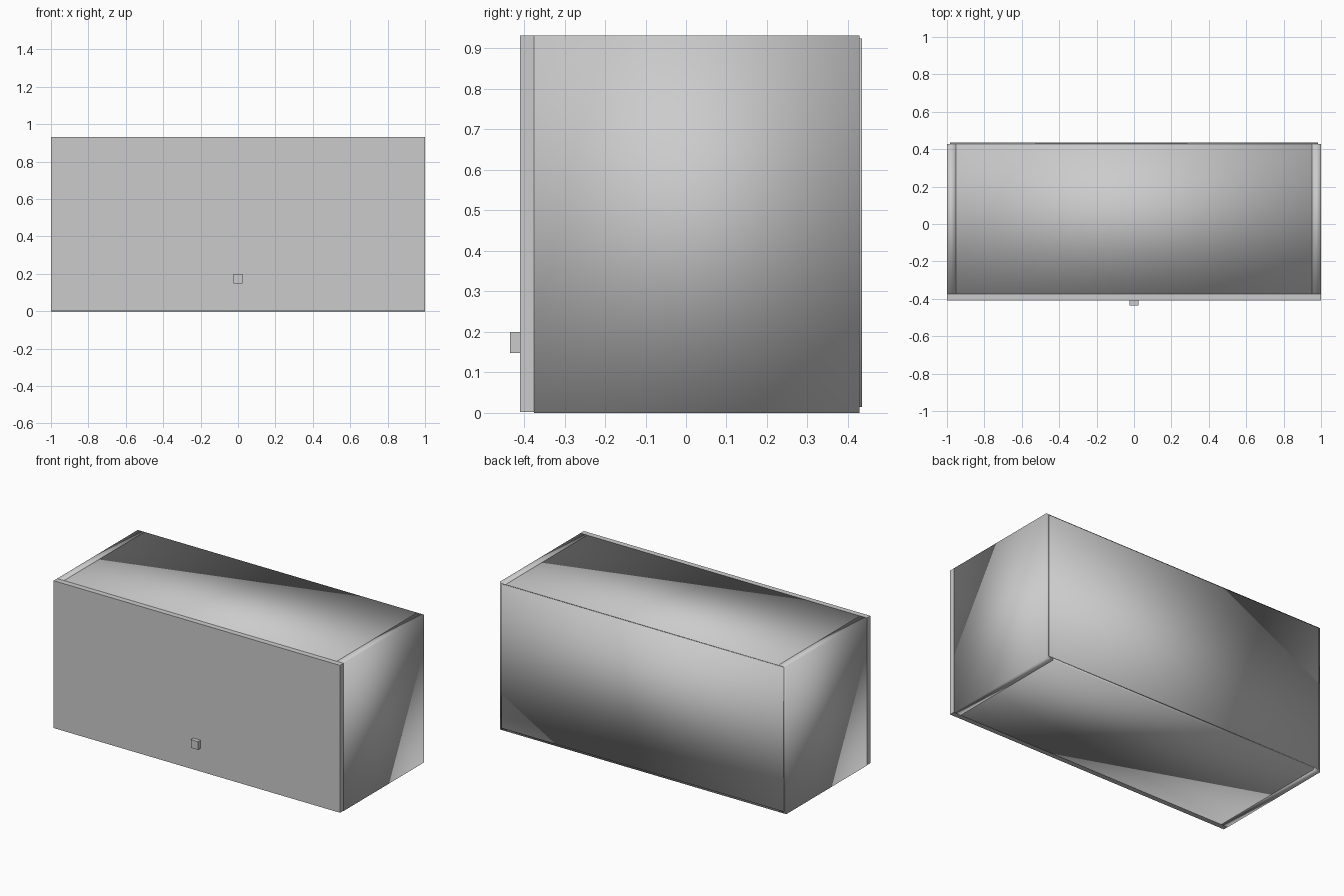
import bpy
import bmesh
from mathutils import Vector

default_cube = bpy.data.objects.get("Cube")
if default_cube:
    bpy.data.objects.remove(default_cube, do_unlink=True)

# Single plain grey finish
GREY = (0.6, 0.6, 0.6, 1.0)
grey = bpy.data.materials.new("plain_grey")
grey.use_nodes = True
grey.diffuse_color = GREY
grey.node_tree.nodes["Principled BSDF"].inputs["Base Color"].default_value = GREY


def box(name, low, high, smooth=False):
    """Axis-aligned board between two opposite corners."""
    low, high = Vector(low), Vector(high)
    bm = bmesh.new()
    bmesh.ops.create_cube(bm, size=1)
    bmesh.ops.scale(bm, vec=high - low, verts=bm.verts)
    for face in bm.faces:
        face.smooth = smooth
    mesh = bpy.data.meshes.new(name)
    bm.to_mesh(mesh)
    bm.free()
    mesh.materials.append(grey)
    obj = bpy.data.objects.new(name, mesh)
    obj.location = (low + high) / 2
    bpy.context.collection.objects.link(obj)
    return obj


# Overall sizes
HALF_W, HEIGHT, BOARD = 1.0, 0.932, 0.048
FRONT, REAR = -0.375, 0.428
DOOR_FRONT, DEPTH = -0.41, 0.435
INNER = HALF_W - BOARD

# Carcass: two full-height sides with top and bottom boards between them
for name, side in (("left_side", 1), ("right_side", -1)):
    x = sorted((side * INNER, side * HALF_W))
    box(name, (x[0], FRONT, 0), (x[1], REAR, HEIGHT), smooth=True)
for name, z in (("bottom_board", 0), ("top_board", HEIGHT - BOARD)):
    box(name, (-INNER, FRONT, z), (INNER, REAR, z + BOARD), smooth=True)

# Thin back panel, slightly inset from the outline
INSET = 0.015
box("back_panel", (INSET - HALF_W, REAR, INSET),
    (HALF_W - INSET, DEPTH, HEIGHT - INSET / 2), smooth=True)

# Front flap and its small square knob
box("front_door", (-HALF_W, DOOR_FRONT, 0.002), (HALF_W, FRONT, HEIGHT))
box("knob", (-0.025, -DEPTH, 0.148), (0.025, DOOR_FRONT, 0.2))
